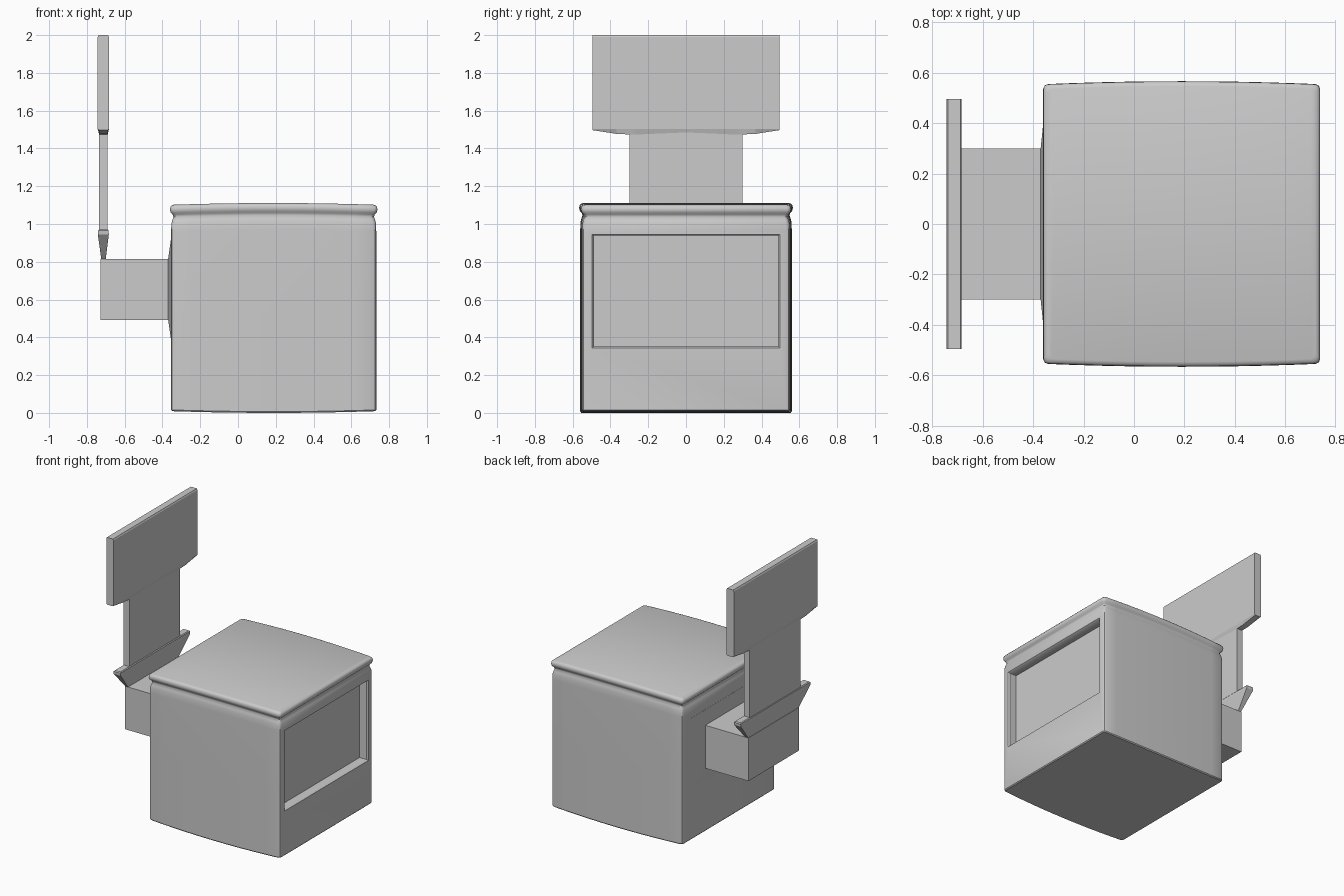
import bpy, bmesh, math

if "Cube" in bpy.data.objects:
    bpy.data.objects.remove(bpy.data.objects["Cube"])


def make(name, bm, bevel=0.0):
    bmesh.ops.recalc_face_normals(bm, faces=bm.faces)
    me = bpy.data.meshes.new(name)
    bm.to_mesh(me)
    bm.free()
    ob = bpy.data.objects.new(name, me)
    bpy.context.collection.objects.link(ob)
    bpy.ops.object.select_all(action='DESELECT')
    bpy.context.view_layer.objects.active = ob
    ob.select_set(True)
    if bevel:
        m = ob.modifiers.new("soft_edges", 'BEVEL')
        m.width, m.segments = bevel, 2
    return ob


def loft(name, rings, bevel=0.0):
    """Skin a stack of equal-length rings and cap both ends."""
    bm = bmesh.new()
    vs = [[bm.verts.new(p) for p in r] for r in rings]
    n = len(vs[0])
    for a, b in zip(vs, vs[1:]):
        for i in range(n):
            j = (i + 1) % n
            bm.faces.new((a[i], a[j], b[j], b[i]))
    for cap in (vs[0], vs[-1]):
        for i in range(n // 2 - 1):
            bm.faces.new((cap[i], cap[i + 1], cap[n - 2 - i], cap[n - 1 - i]))
    return make(name, bm, bevel)


def rect_z(z, x0, x1, hy):
    return [(x0, -hy, z), (x1, -hy, z), (x1, hy, z), (x0, hy, z)]


def rect_x(x, z0, z1, hy):
    return [(x, -hy, z0), (x, hy, z0), (x, hy, z1), (x, -hy, z1)]


# body: stacked rounded rings, sides and ends bulging slightly across x
CX, HX, HY, R = 0.189, 0.543, 0.548, 0.018


def body_ring(z, inset):
    hx, hy = HX - inset, HY - inset
    half = [(-hx, R), (-hx + R * .3, R * .3), (-hx + R, 0)]
    half += [(hx * t / 5, 0) for t in range(-4, 5)]
    half += [(hx - R, 0), (hx - R * .3, R * .3), (hx, R)]
    pts = []
    for x, cut in half:
        b = 1 - (x / hx) ** 2
        zz = z + (0.009 * b if z > 0.9 else -0.009 * b if z < 0.1 else 0)
        pts.append((CX + x, hy - cut + 0.012 * b, zz))
    return [(x, -y, z) for x, y, z in pts] + pts[::-1]


profile = [(0.009, 0.006), (0.016, 0), (0.5, 0), (0.96, 0), (1.0, 0.001),
           (1.02, 0.006), (1.037, 0.012), (1.05, 0.008), (1.06, -0.002),
           (1.075, -0.006), (1.09, -0.004), (1.098, 0.003), (1.102, 0.014)]
body = loft("body", [body_ring(z, i) for z, i in profile])

# recessed panel in the right side
cutter = loft("panel_cutter", [rect_x(0.665, 0.352, 0.938, 0.488),
                               rect_x(0.722, 0.352, 0.938, 0.488),
                               rect_x(0.734, 0.343, 0.947, 0.499),
                               rect_x(0.8, 0.343, 0.947, 0.499)])
cutter.hide_render = True
mod = body.modifiers.new("panel", 'BOOLEAN')
mod.operation, mod.solver, mod.object = 'DIFFERENCE', 'EXACT', cutter
bpy.context.view_layer.objects.active = body
bpy.ops.object.modifier_apply(modifier="panel")
bpy.data.objects.remove(cutter)
bpy.ops.object.select_all(action='DESELECT')
body.select_set(True)
bpy.ops.object.shade_smooth_by_angle(angle=math.radians(40))

# side arm, flaring where it meets the body
loft("arm", [rect_x(-0.727, 0.493, 0.815, 0.3),
             rect_x(-0.37, 0.493, 0.815, 0.3),
             rect_x(-0.355, 0.39, 0.92, 0.445),
             rect_x(-0.34, 0.39, 0.92, 0.445)])

# flared collar on the end of the arm
loft("collar", [rect_z(0.80, -0.724, -0.700, 0.3),
                rect_z(0.815, -0.724, -0.700, 0.3),
                rect_z(0.945, -0.742, -0.684, 0.41),
                rect_z(0.965, -0.741, -0.685, 0.412),
                rect_z(0.971, -0.735, -0.690, 0.405)])

# upright stem
loft("stem", [rect_z(0.93, -0.737, -0.690, 0.3),
              rect_z(1.5, -0.737, -0.690, 0.3)])


# top plate: bottom edge chamfers inward and dips between the corners
def plate_ring(x0, x1, pts):
    ys = (-1, -0.74, -0.55, 0, 0.55, 0.74, 1)
    zs = pts + pts[-2::-1]
    a = [(x0, y * 0.496, z) for y, z in zip(ys, zs)]
    return a + [(x1, y, z) for _, y, z in a[::-1]]


loft("top_plate", [plate_ring(-0.735, -0.690, [1.497, 1.477, 1.473, 1.485]),
                   plate_ring(-0.743, -0.683, [1.503, 1.503, 1.503, 1.503]),
                   plate_ring(-0.743, -0.683, [1.99] * 4),
                   plate_ring(-0.738, -0.688, [2.0] * 4)])
